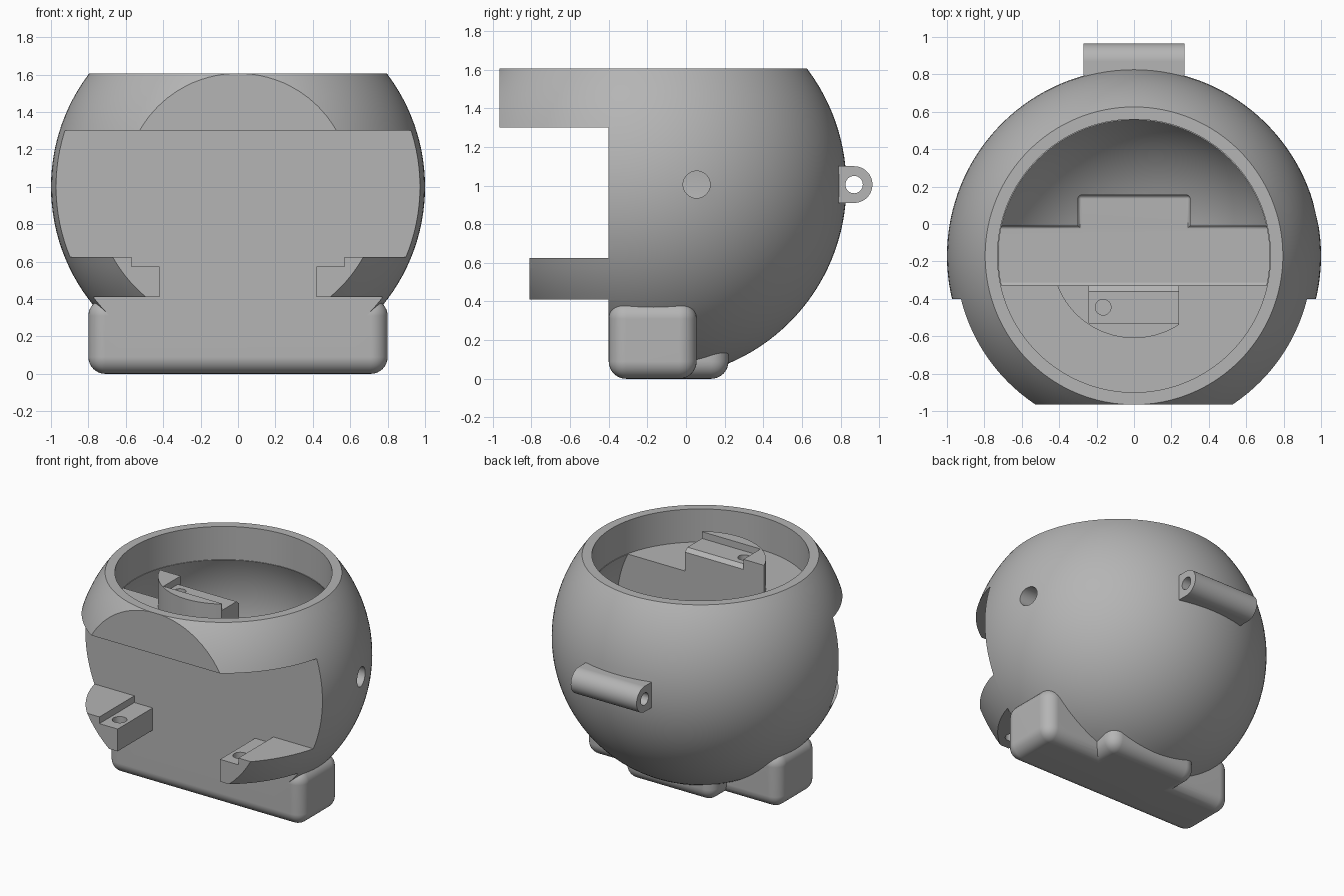
import bpy, bmesh, math
from mathutils import Matrix, Vector

if "Cube" in bpy.data.objects:
    bpy.data.objects.remove(bpy.data.objects["Cube"], do_unlink=True)

GREY = bpy.data.materials.new("plain grey")
GREY.use_nodes = True
GREY.diffuse_color = (0.46, 0.46, 0.46, 1)
GREY.node_tree.nodes["Principled BSDF"].inputs["Base Color"].default_value = (0.46, 0.46, 0.46, 1)

CY, CZ = -0.17, 1.0  # ball centre


def finish(name, bm):
    bmesh.ops.recalc_face_normals(bm, faces=bm.faces)
    me = bpy.data.meshes.new(name)
    bm.to_mesh(me)
    bm.free()
    me.materials.append(GREY)
    ob = bpy.data.objects.new(name, me)
    bpy.context.collection.objects.link(ob)
    return ob


def box(name, x0, x1, y0, y1, z0, z1, bevel=0, segments=8):
    bm = bmesh.new()
    bmesh.ops.create_cube(bm, size=1)
    size = Vector((x1 - x0, y1 - y0, z1 - z0))
    mid = Vector((x0 + x1, y0 + y1, z0 + z1)) / 2
    for v in bm.verts:
        v.co = Vector(a * b for a, b in zip(v.co, size)) + mid
    if bevel:
        bmesh.ops.bevel(bm, geom=bm.edges[:], offset=bevel, segments=segments,
                        profile=0.5, affect='EDGES')
    return finish(name, bm)


def ball(name, radius):
    bm = bmesh.new()
    bmesh.ops.create_uvsphere(bm, u_segments=128, v_segments=64, radius=radius,
                              matrix=Matrix.Translation((0, CY, CZ)))
    return finish(name, bm)


def rod(name, centre, radius, length, axis='Z', sides=96):
    bm = bmesh.new()
    turn = Matrix.Rotation(math.pi / 2, 4, 'Y') if axis == 'X' else Matrix()
    bmesh.ops.create_cone(bm, cap_ends=True, segments=sides, radius1=radius, radius2=radius,
                          depth=length, matrix=Matrix.Translation(centre) @ turn)
    return finish(name, bm)


def extrude_x(name, profile, x0, x1):
    bm = bmesh.new()
    face = bm.faces.new([bm.verts.new((x0, y, z)) for y, z in profile])
    out = bmesh.ops.extrude_face_region(bm, geom=[face])
    moved = [v for v in out["geom"] if isinstance(v, bmesh.types.BMVert)]
    bmesh.ops.translate(bm, verts=moved, vec=(x1 - x0, 0, 0))
    return finish(name, bm)


def combine(target, operation, tool):
    mod = target.modifiers.new("combine", 'BOOLEAN')
    mod.operation, mod.solver, mod.object = operation, 'EXACT', tool
    bpy.context.view_layer.objects.active = target
    bpy.ops.object.modifier_apply(modifier=mod.name)
    bpy.data.objects.remove(tool, do_unlink=True)


def cut(target, tool):
    combine(target, 'DIFFERENCE', tool)


def smooth(ob):
    bpy.ops.object.select_all(action='DESELECT')
    ob.select_set(True)
    bpy.context.view_layer.objects.active = ob
    bpy.ops.object.shade_smooth_by_angle(angle=math.radians(30))
    ob.modifiers.new("even_normals", 'WEIGHTED_NORMAL').keep_sharp = True


# Ball with flat top, flat brow and a wide front recess
body = ball("body", 1.0)
cut(body, box("top_cut", -2, 2, -2, 2, 1.605, 3))
cut(body, box("brow_cut", -2, 2, -2, -0.965, -1, 3))
cut(body, box("recess_cut", -2, 2, -2, -0.4, -1, 1.3))
cut(body, box("chin_cut", -2, 2, -2, -0.3, -1, 0.2))

# Rounded foot with a rear tab
combine(body, 'UNION', box("foot", -0.8, 0.8, -0.4, 0.055, 0, 0.4, 0.09))
combine(body, 'UNION', box("foot_tab", -0.37, 0.37, -0.2, 0.22, 0, 0.25, 0.09))

# Hollow inside: round chamber, foot pockets and the top bore
chamber = ball("chamber", 0.81)
cut(chamber, box("chamber_front", -2, 2, -2, -0.33, -1, 3))
cut(body, chamber)
cut(body, box("foot_pocket", -0.735, 0.735, -0.331, -0.01, 0.07, 0.65, 0.02, 3))
cut(body, box("tab_pocket", -0.3, 0.3, -0.25, 0.155, 0.071, 0.5, 0.02, 3))
cut(body, rod("bore", (0, CY, 1.86), 0.73, 1.0, sides=128))

# Side hole on the left
cut(body, rod("side_hole", (0.9, 0.055, 1.005), 0.07, 0.8, 'X', 48))

# Rear hinge tube
hinge = rod("rear_hinge", (0, 0.87, 1.005), 0.095, 0.54, 'X', 64)
combine(hinge, 'UNION', box("hinge_web", -0.27, 0.27, 0.79, 0.87, 0.91, 1.1))
combine(body, 'UNION', hinge)
cut(body, rod("hinge_hole", (0, 0.87, 1.005), 0.045, 1.0, 'X', 32))
smooth(body)

# Stepped front lugs with screw holes
for side, name in ((1, "left_front_lug"), (-1, "right_front_lug")):
    def span(a, b):
        return sorted((side * a, side * b))
    lug = ball(name, 1.0)
    combine(lug, 'INTERSECT', box("lug_limit", *span(0.42, 1.2), -0.81, -0.37, 0.41, 0.625))
    cut(lug, box("lug_step", *span(0.3, 0.57), -1, -0.2, 0.575, 0.8))
    cut(lug, rod("lug_hole", (side * 0.495, -0.68, 0.5), 0.05, 0.6, sides=32))
    smooth(lug)

# Stepped inner lug on the shelf under the rim
inner = rod("inner_lug", (0, CY, 1.46), 0.44, 0.23)
cut(inner, box("inner_back", -1, 1, -0.33, 1, 1, 2))
cut(inner, box("inner_end", 0.24, 1, -1, 1, 1, 2))
step = [(-0.53, 1.525), (-0.36, 1.525), (-0.33, 1.5), (-0.3, 1.5), (-0.3, 1.7), (-0.53, 1.7)]
cut(inner, extrude_x("inner_step", step, -0.24, 0.5))
cut(inner, rod("inner_hole", (-0.165, -0.445, 1.54), 0.042, 0.3, sides=32))
smooth(inner)
